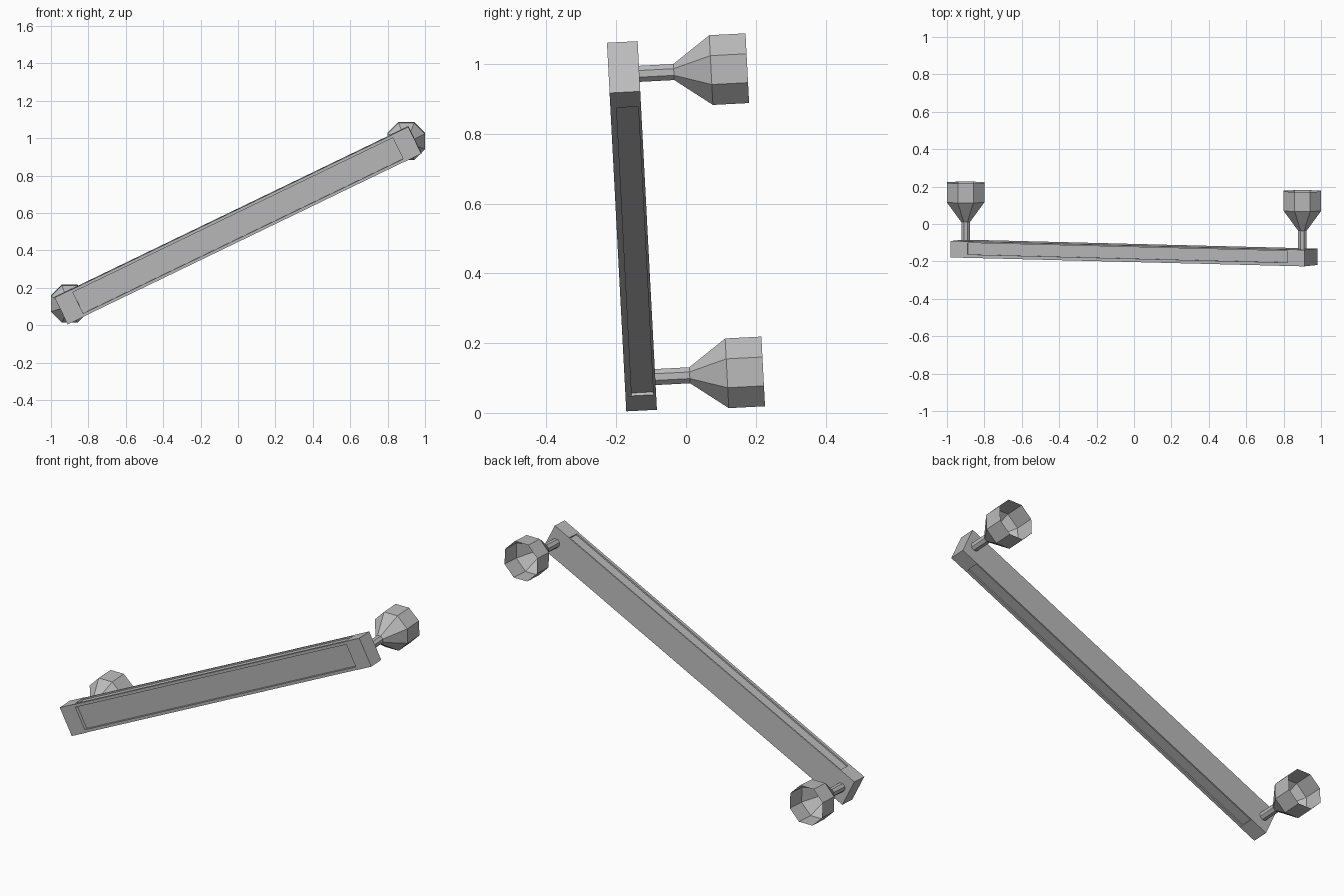
import bpy, bmesh, math
from mathutils import Matrix, Vector

cube = bpy.data.objects.get("Cube")
if cube:
    bpy.data.objects.remove(cube, do_unlink=True)

grey = bpy.data.materials.new("plain_grey")
grey.use_nodes = True
colour = (0.5, 0.5, 0.5, 1)
grey.diffuse_color = colour
grey.node_tree.nodes["Principled BSDF"].inputs["Base Color"].default_value = colour

# Placement: the bar climbs towards +x and leans slightly forward
slope, lean = math.radians(25.8), math.radians(3)
centre = Vector((0, -0.155, 0.535))
lean_frame = Matrix.Translation(centre) @ Matrix.Rotation(lean, 4, 'X')
bar_frame = lean_frame @ Matrix.Rotation(-slope, 4, 'Y')

HALF_LENGTH, BLOCK = 1.05, 0.10


def finish(name, bm, frame, recalc=True):
    if recalc:
        bmesh.ops.recalc_face_normals(bm, faces=bm.faces)
    mesh = bpy.data.meshes.new(name)
    bm.to_mesh(mesh)
    bm.free()
    mesh.materials.append(grey)
    obj = bpy.data.objects.new(name, mesh)
    obj.matrix_world = frame
    bpy.context.collection.objects.link(obj)
    return obj


def extrude_profile(name, profile, x0, x1, frame):
    bm = bmesh.new()
    face = bm.faces.new([bm.verts.new((x0, y, z)) for y, z in profile])
    moved = bmesh.ops.extrude_face_region(bm, geom=[face], use_keep_orig=True)
    verts = [v for v in moved["geom"] if isinstance(v, bmesh.types.BMVert)]
    bmesh.ops.translate(bm, verts=verts, vec=(x1 - x0, 0, 0))
    return finish(name, bm, frame)


def lathe(name, rings, sides, frame):
    """Open faceted shell around the y axis, flats facing the axes."""
    bm = bmesh.new()
    loops = []
    for r, y in rings:
        angles = [2 * math.pi * (i + 0.5) / sides for i in range(sides)]
        loops.append([bm.verts.new((r * math.cos(a), y, r * math.sin(a))) for a in angles])
    for a, b in zip(loops, loops[1:]):
        for i in range(sides):
            j = (i + 1) % sides
            bm.faces.new((a[i], b[i], b[j], a[j]))
    return finish(name, bm, frame, recalc=False)


# Bar with a recessed front panel and shallow grooves above and below
front, back, rim = -0.044, 0.044, 0.079
floor = front + 0.018
upper = [(floor, 0.063), (front, 0.063), (front, rim), (floor, rim),
         (floor, 0.071), (0.036, 0.071), (0.036, rim), (back, rim)]
lower = [(y, -z) for y, z in reversed(upper)]
inner = HALF_LENGTH - BLOCK
extrude_profile("grooved_bar", upper + lower, -inner, inner, bar_frame)

# End blocks and flared open feet on short stems
block_profile = [(front, -0.08), (back, -0.08), (back, 0.08), (front, 0.08)]
flat = 1 / math.cos(math.pi / 8)
foot_rings = [(0.023 * flat, 0.04), (0.023 * flat, 0.143),
              (0.1 * flat, 0.25), (0.1 * flat, 0.354)]
for side, label in ((-1, "right"), (1, "left")):
    ends = sorted((side * inner, side * HALF_LENGTH))
    extrude_profile(label + "_end_block", block_profile, *ends, bar_frame)
    offset = Vector((side * math.cos(slope), 0, side * math.sin(slope)))
    lathe(label + "_flared_foot", foot_rings, 8, lean_frame @ Matrix.Translation(offset))
